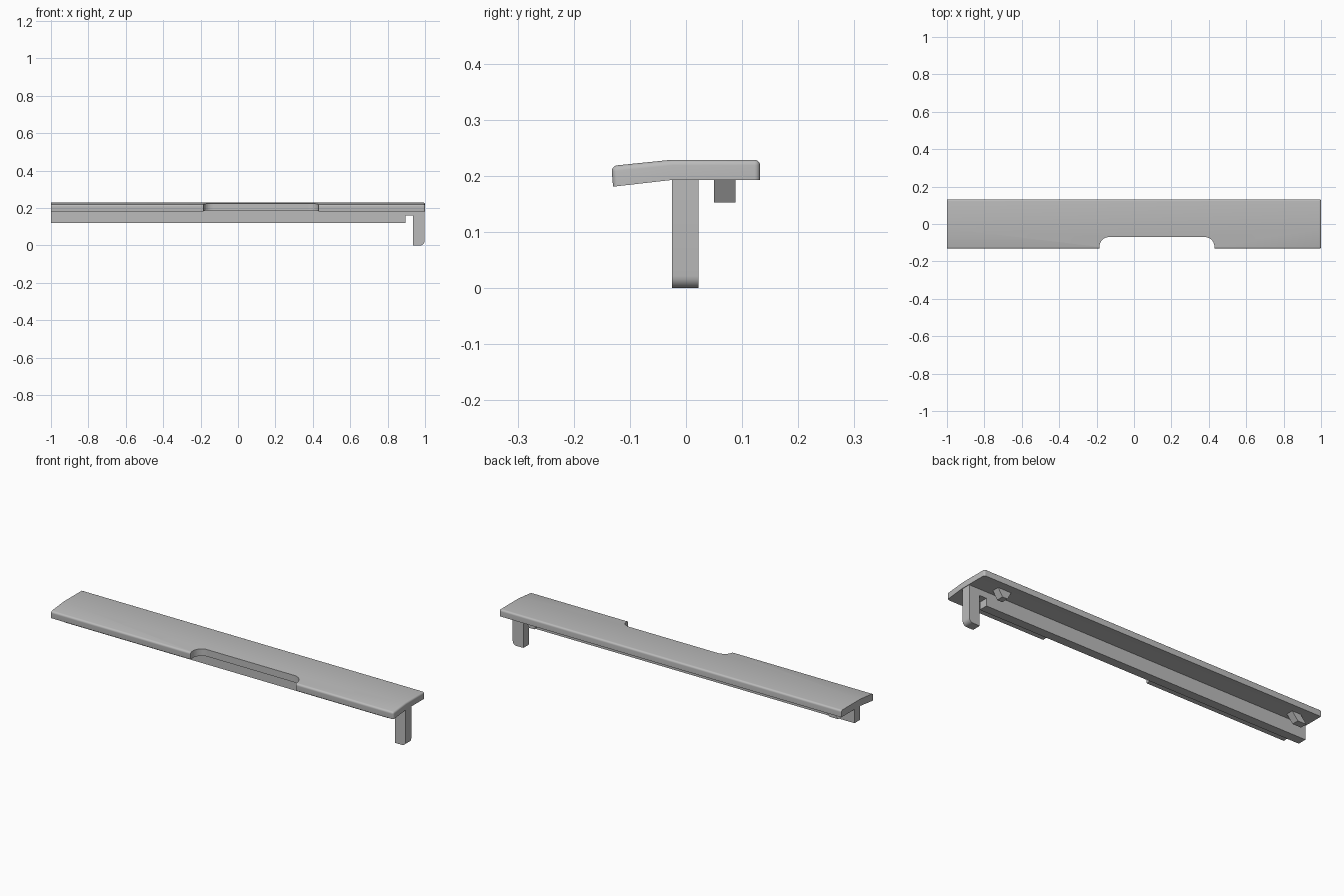
import bpy
import bmesh
from mathutils import Vector

cube = bpy.data.objects.get("Cube")
if cube:
    bpy.data.objects.remove(cube, do_unlink=True)

grey = bpy.data.materials.new("plain grey")
grey.use_nodes = True
colour = (0.5, 0.5, 0.5, 1)
grey.diffuse_color = colour
grey.node_tree.nodes["Principled BSDF"].inputs["Base Color"].default_value = colour


def prism(name, profile, axis, lo, hi, rounded=None, radius=0.01, segments=5):
    """Extrude a closed profile along an axis; round the edges picked by a rule."""
    def place(p, d):
        c = list(p)
        c.insert("xyz".index(axis), d)
        return Vector(c)

    bm = bmesh.new()
    face = bm.faces.new([bm.verts.new(place(p, lo)) for p in profile])
    out = bmesh.ops.extrude_face_region(bm, geom=[face])
    moved = [g for g in out["geom"] if isinstance(g, bmesh.types.BMVert)]
    shift = place((0, 0), hi - lo)
    bmesh.ops.translate(bm, verts=moved, vec=shift)
    bmesh.ops.recalc_face_normals(bm, faces=bm.faces)
    if rounded:
        edges = [e for e in bm.edges if rounded(e.verts[0].co, e.verts[1].co)]
        bmesh.ops.bevel(bm, geom=edges, offset=radius, segments=segments,
                        profile=0.5, affect="EDGES")
    mesh = bpy.data.meshes.new(name)
    bm.to_mesh(mesh)
    bm.free()
    obj = bpy.data.objects.new(name, mesh)
    bpy.context.collection.objects.link(obj)
    mesh.materials.append(grey)
    return obj


def smooth(obj):
    bpy.ops.object.select_all(action="DESELECT")
    obj.select_set(True)
    bpy.context.view_layer.objects.active = obj
    bpy.ops.object.shade_smooth_by_angle(angle=0.6)


# Cover plate with a drooping front lip; long edges and the left end are rounded
def plate_edge(a, b):
    long_top = abs(a.y) > 0.12 and abs(b.y) > 0.12 and min(a.z, b.z) > 0.21
    end_top = min(a.x, b.x) > 0.99 and min(a.z, b.z) > 0.21
    end_corner = min(a.x, b.x) > 0.99 and abs(a.y - b.y) < 0.01
    return long_top or end_top and not end_corner or end_corner


plate = prism("cover_plate",
              [(-0.13, 0.181), (-0.025, 0.193), (0.132, 0.193),
               (0.132, 0.229), (-0.025, 0.229), (-0.133, 0.218)],
              "x", -1, 1,
              lambda a, b: plate_edge(a, b) and not (a.x < -0.99 and b.x < -0.99),
              0.01)

# Finger notch in the front lip
cutter = prism("notch_cutter",
               [(-0.185, -0.3), (0.43, -0.3), (0.43, -0.07), (-0.185, -0.07)],
               "z", 0.1, 0.3,
               lambda a, b: abs(a.z - b.z) > 0.1 and a.y > -0.1, 0.052, 10)
cutter.hide_render = True
cutter.hide_viewport = True
cut = plate.modifiers.new("finger notch", "BOOLEAN")
cut.operation = "DIFFERENCE"
cut.solver = "EXACT"
cut.object = cutter
smooth(plate)

# Stiffening rib that ends in a slot and a long leg with a rounded toe
rib = prism("rib_and_leg",
            [(-1, 0.12), (0.895, 0.12), (0.895, 0.16), (0.935, 0.16),
             (0.935, 0), (0.997, 0), (0.997, 0.2), (-1, 0.2)],
            "y", -0.025, 0.022,
            lambda a, b: abs(a.y - b.y) > 0.01 and a.z < 0.01 and a.x > 0.99,
            0.022, 6)
smooth(rib)

# Small catches under the back half of the plate
prism("left_catch", [(0.80, 0.2), (0.885, 0.2), (0.855, 0.153), (0.825, 0.153)],
      "y", 0.05, 0.088)
prism("right_catch", [(-0.91, 0.2), (-0.86, 0.2), (-0.90, 0.153), (-0.95, 0.153)],
      "y", 0.05, 0.088)
